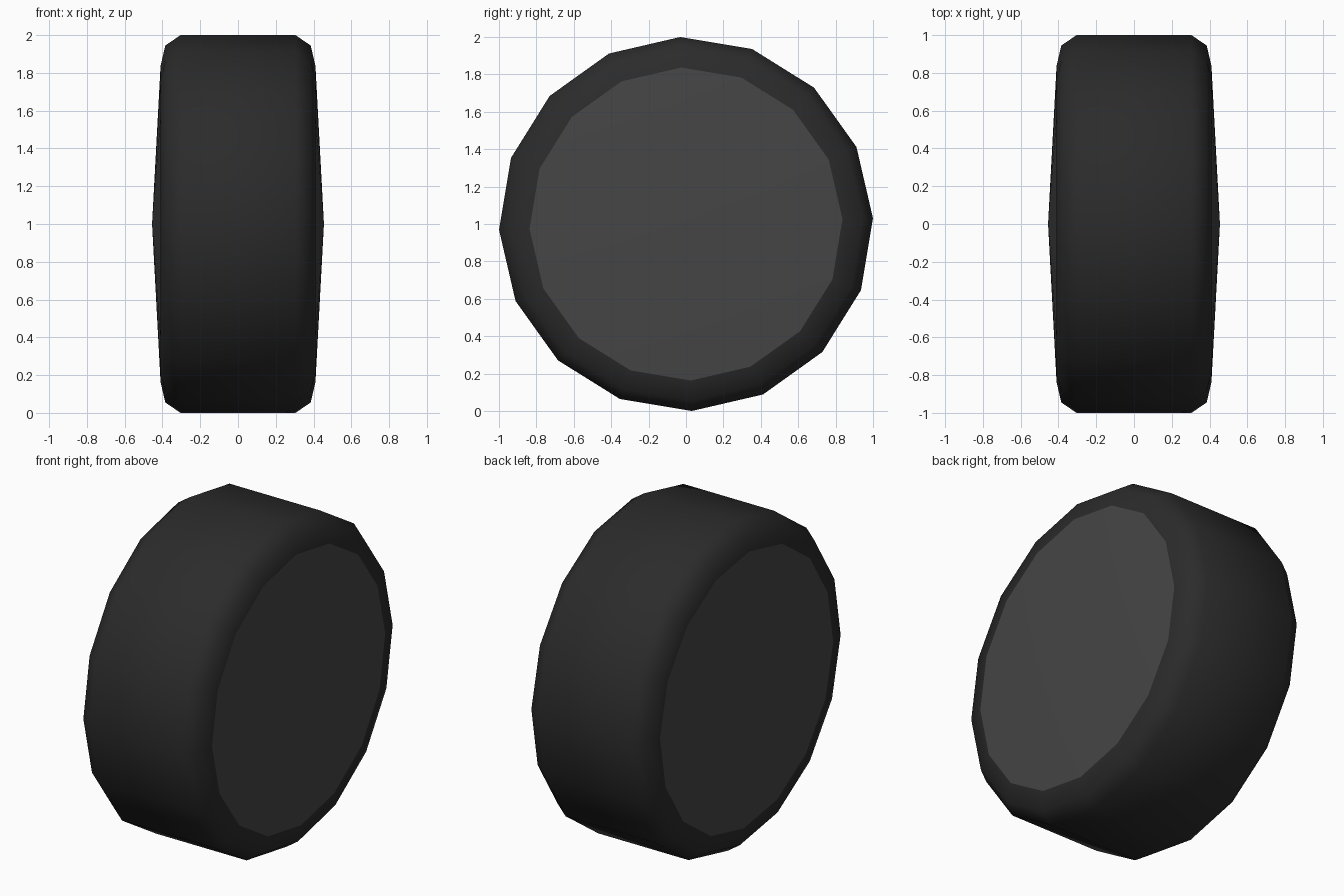
import bpy, bmesh, math

if "Cube" in bpy.data.objects:
    bpy.data.objects.remove(bpy.data.objects["Cube"])

SIDES = 16
TURN = math.radians(1.8)


def material(name, value):
    m = bpy.data.materials.new(name)
    m.diffuse_color = (value, value, value, 1)
    m.use_nodes = True
    m.node_tree.nodes["Principled BSDF"].inputs["Base Color"].default_value = m.diffuse_color
    return m


def lathe(name, profile, mat):
    """Spin (x, radius) points round the x axle; radius 0 becomes a pole."""
    bm = bmesh.new()
    rings = []
    for x, r in profile:
        if r == 0:
            rings.append([bm.verts.new((x, 0, 1))] * SIDES)
        else:
            rings.append([bm.verts.new((x, r * math.cos(a), 1 + r * math.sin(a)))
                          for a in (TURN + math.tau * i / SIDES for i in range(SIDES))])
    for p, q in zip(rings, rings[1:]):
        for i in range(SIDES):
            j = (i + 1) % SIDES
            bm.faces.new(dict.fromkeys((p[i], q[i], q[j], p[j])))
    bmesh.ops.recalc_face_normals(bm, faces=bm.faces)
    for f in bm.faces:
        f.smooth = True
        # open shells: make every face look away from the wheel centre
        c = f.calc_center_median()
        c.z -= 1
        if f.normal.dot(c) < 0:
            f.normal_flip()
    me = bpy.data.meshes.new(name)
    bm.to_mesh(me)
    bm.free()
    me.materials.append(mat)
    ob = bpy.data.objects.new(name, me)
    bpy.context.collection.objects.link(ob)
    return ob


# Tyre band with rounded shoulders
half = [(0.305, 1.0), (0.385, 0.945), (0.41, 0.837)]
profile = [(-x, r) for x, r in reversed(half)] + half
lathe("tyre", profile, material("rubber", 0.024))

# Shallow cone cap on each side
hub_grey = material("hub_grey", 0.06)
for side, label in ((-1, "left"), (1, "right")):
    lathe(f"hub_cap_{label}", [(side * 0.41, 0.837), (side * 0.455, 0)], hub_grey)
